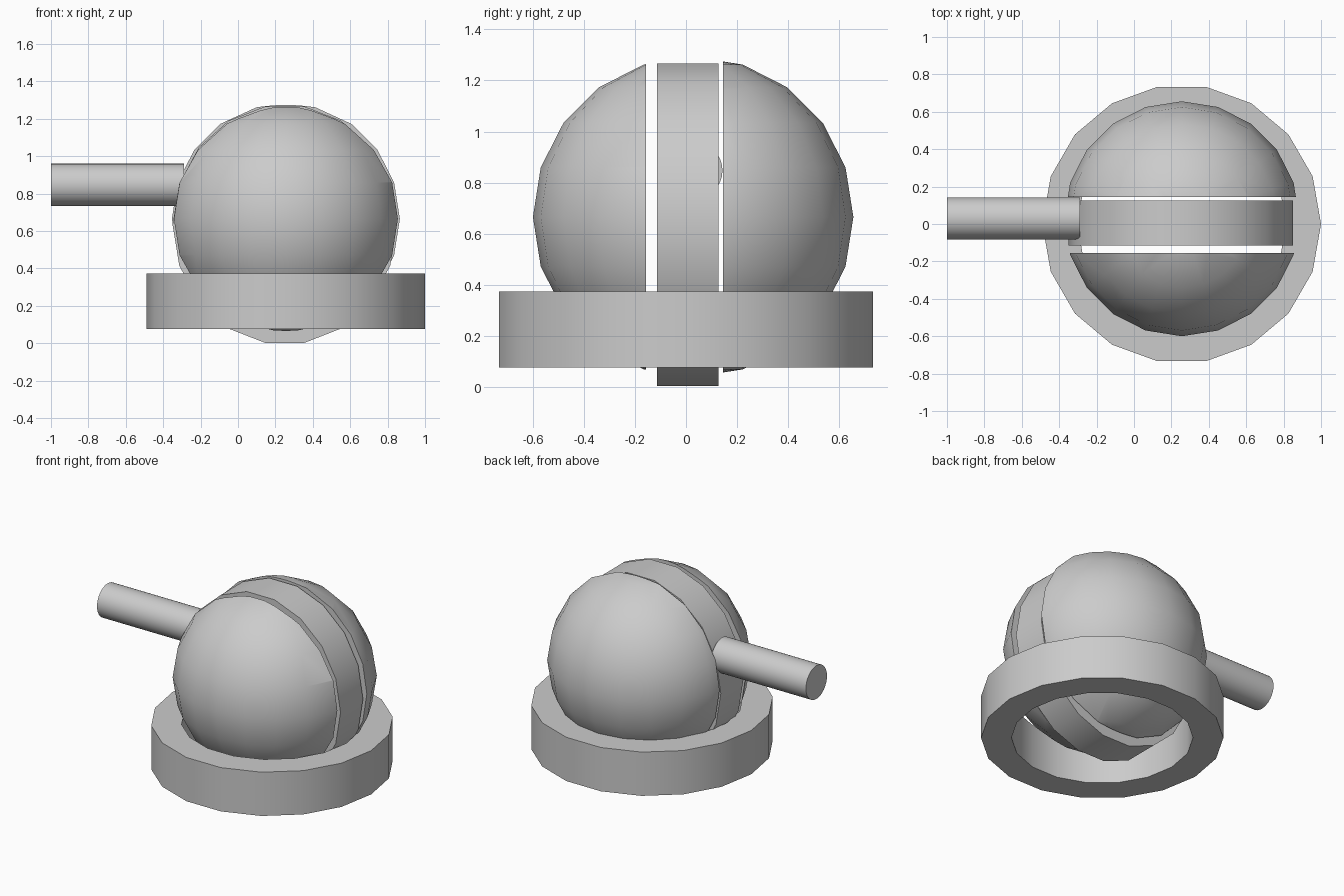
import bpy, bmesh
from math import cos, sin, pi, radians
from mathutils import Matrix, Vector

if "Cube" in bpy.data.objects:
    bpy.data.objects.remove(bpy.data.objects["Cube"])


def finish(name, bm):
    bmesh.ops.recalc_face_normals(bm, faces=bm.faces)
    me = bpy.data.meshes.new(name)
    bm.to_mesh(me)
    bm.free()
    ob = bpy.data.objects.new(name, me)
    bpy.context.collection.objects.link(ob)
    bpy.ops.object.select_all(action='DESELECT')
    ob.select_set(True)
    bpy.context.view_layer.objects.active = ob
    bpy.ops.object.shade_smooth_by_angle(angle=radians(32))
    return ob


def revolve(name, profile, n, centre):
    """Closed (radius, z) profile swept around z."""
    bm = bmesh.new()
    rings = [[bm.verts.new((centre[0] + r * cos(2 * pi * i / n),
                            centre[1] + r * sin(2 * pi * i / n), z))
              for r, z in profile] for i in range(n)]
    m = len(profile)
    for i in range(n):
        a, b = rings[i], rings[(i + 1) % n]
        for j in range(m):
            k = (j + 1) % m
            bm.faces.new((a[j], b[j], b[k], a[k]))
    return finish(name, bm)


def cylinder(name, n, matrix):
    bm = bmesh.new()
    bmesh.ops.create_cone(bm, cap_ends=True, segments=n, radius1=1, radius2=1, depth=1)
    # first vertex onto local +x, whatever the primitive's start angle
    v = bm.verts[:][0].co
    import_angle = Vector((v.x, v.y)).angle_signed(Vector((1, 0)))
    bmesh.ops.transform(bm, matrix=matrix @ Matrix.Rotation(-import_angle, 4, 'Z'), verts=bm.verts)
    return finish(name, bm)


def half_ball(name, y_cut, side):
    bm = bmesh.new()
    bmesh.ops.create_uvsphere(bm, u_segments=20, v_segments=10, radius=0.628,
                              matrix=Matrix.Translation((0.256, 0.028, 0.665)))
    geom = bm.verts[:] + bm.edges[:] + bm.faces[:]
    cut = bmesh.ops.bisect_plane(bm, geom=geom, plane_co=(0, y_cut, 0),
                                 plane_no=(0, -side, 0), clear_outer=True)
    edges = [e for e in cut['geom_cut'] if isinstance(e, bmesh.types.BMEdge)]
    bmesh.ops.edgeloop_fill(bm, edges=edges)
    return finish(name, bm)


# base ring
revolve("base_ring", [(0.558, 0.075), (0.745, 0.075), (0.745, 0.372), (0.558, 0.372)],
        18, (0.255, 0))

# two ball halves with gaps to the middle disc
half_ball("front_half_ball", -0.156, -1)
half_ball("back_half_ball", 0.145, 1)

# middle disc, slightly taller than wide
cylinder("middle_disc", 18, Matrix.Translation((0.25, 0.006, 0.634)) @
         Matrix.Rotation(pi / 2, 4, 'X') @ Matrix.Diagonal((0.6, 0.642, 0.241, 1)))

# side handle
cylinder("handle_rod", 32, Matrix.Translation((-0.645, 0.03, 0.847)) @
         Matrix.Rotation(pi / 2, 4, 'Y') @ Matrix.Diagonal((0.113, 0.113, 0.71, 1)))
